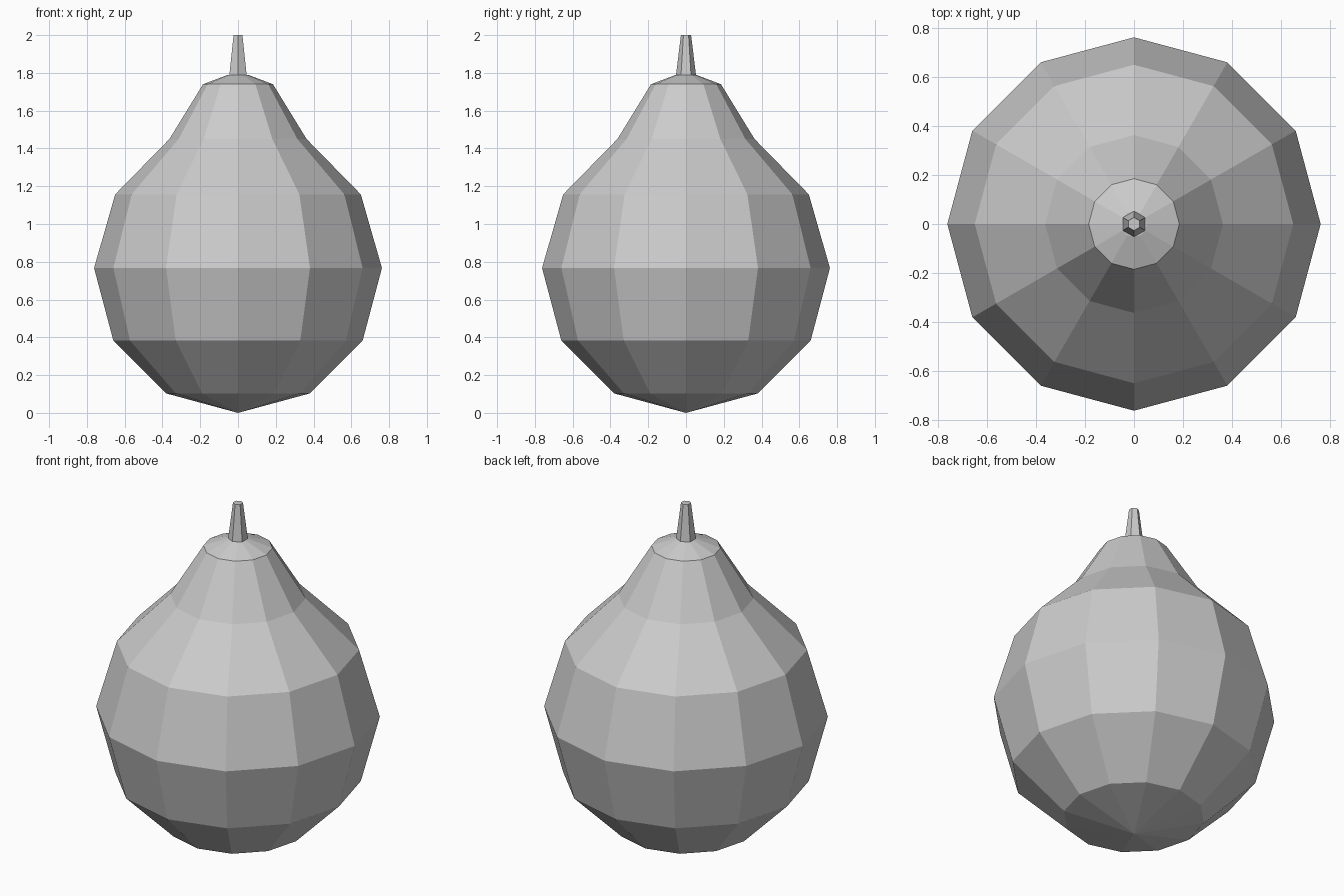
import bpy
import bmesh
from math import cos, sin, pi

cube = bpy.data.objects.get("Cube")
if cube:
    bpy.data.objects.remove(cube, do_unlink=True)

grey = bpy.data.materials.new("light_grey")
grey.use_nodes = True
grey.diffuse_color = (0.6, 0.6, 0.6, 1)
grey.node_tree.nodes["Principled BSDF"].inputs["Base Color"].default_value = (0.6, 0.6, 0.6, 1)


def lathe(name, profile, sides, start=0.0):
    """Turn (radius, height) points round z; zero radius makes a pole, open ends are capped."""
    bm = bmesh.new()
    rings = []
    for r, z in profile:
        if r == 0:
            rings.append([bm.verts.new((0, 0, z))] * sides)
        else:
            angles = [start + 2 * pi * i / sides for i in range(sides)]
            rings.append([bm.verts.new((r * cos(a), r * sin(a), z)) for a in angles])
    for low, high in zip(rings, rings[1:]):
        for i in range(sides):
            j = (i + 1) % sides
            corners = dict.fromkeys((low[i], low[j], high[j], high[i]))
            bm.faces.new(list(corners))
    for (r, _), ring in ((profile[0], rings[0]), (profile[-1], rings[-1])):
        if r > 0:
            bm.faces.new(ring)
    bmesh.ops.recalc_face_normals(bm, faces=bm.faces)
    mesh = bpy.data.meshes.new(name)
    bm.to_mesh(mesh)
    bm.free()
    mesh.materials.append(grey)
    obj = bpy.data.objects.new(name, mesh)
    bpy.context.collection.objects.link(obj)
    return obj


# Faceted gourd body with its shallow cap
lathe("gourd_body", [(0, 0), (0.38, 0.103), (0.66, 0.383), (0.762, 0.767), (0.65, 1.157),
                     (0.363, 1.45), (0.185, 1.74), (0.053, 1.79)], 12)

# Tapered six-sided stem
lathe("stem", [(0.053, 1.787), (0.027, 2.0)], 6, pi / 2)
